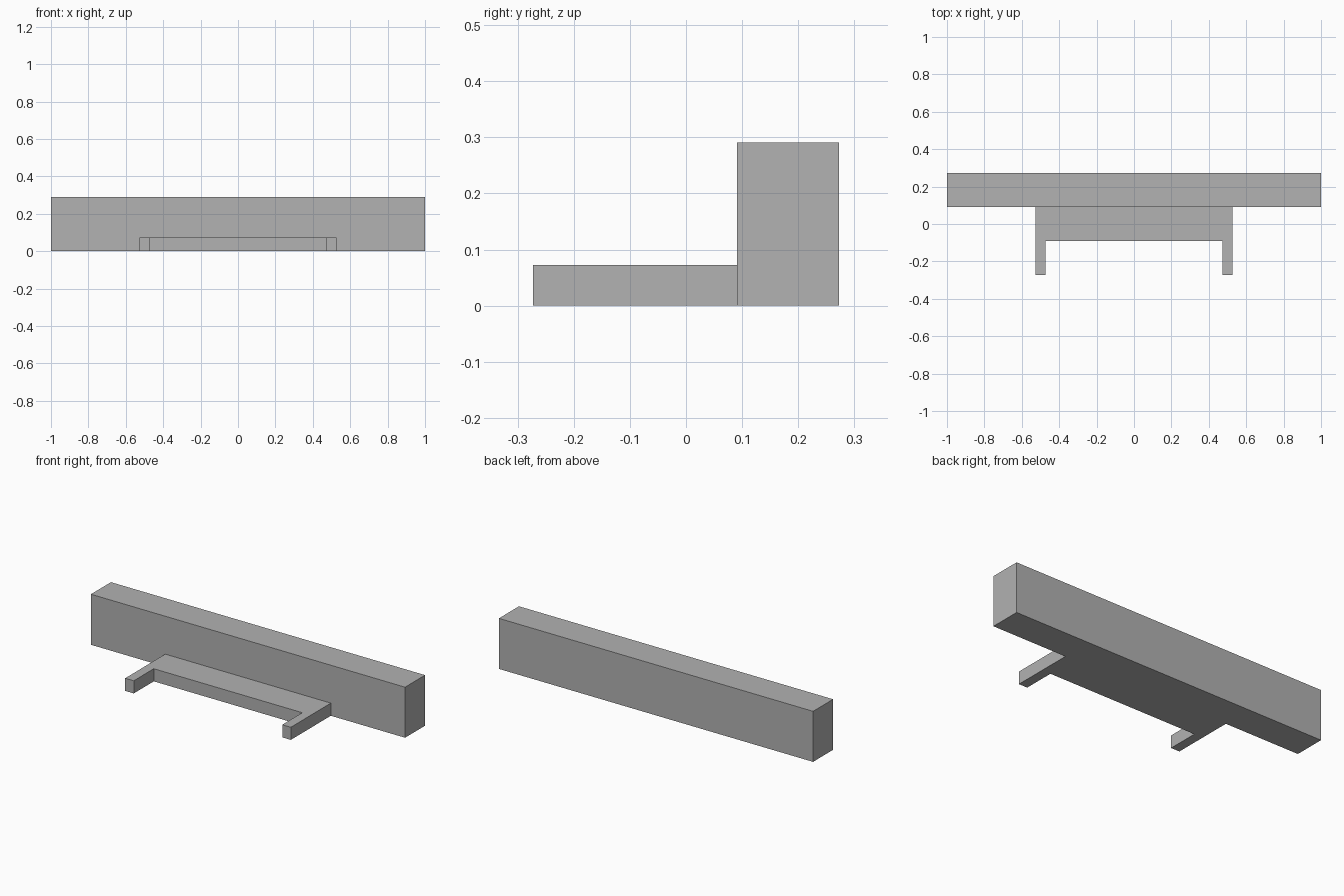
import bpy
import bmesh

cube = bpy.data.objects.get("Cube")
if cube:
    bpy.data.objects.remove(cube, do_unlink=True)

grey = bpy.data.materials.new("plain grey")
grey.use_nodes = True
colour = (0.445, 0.445, 0.445, 1)
grey.diffuse_color = colour
grey.node_tree.nodes["Principled BSDF"].inputs["Base Color"].default_value = colour

UNIT = 1 / 55  # the model sits on a regular grid, 110 units long


def extruded(name, half_outline, height):
    """Mirror the +x half of a plan outline and extrude it up from the ground."""
    outline = half_outline + [(-x, y) for x, y in reversed(half_outline)]
    bm = bmesh.new()
    base = bm.faces.new([bm.verts.new((x * UNIT, y * UNIT, 0)) for x, y in outline])
    top = bmesh.ops.extrude_face_region(bm, geom=[base], use_keep_orig=True)["geom"]
    verts = [v for v in top if isinstance(v, bmesh.types.BMVert)]
    bmesh.ops.translate(bm, verts=verts, vec=(0, 0, height * UNIT))
    bmesh.ops.recalc_face_normals(bm, faces=bm.faces)
    mesh = bpy.data.meshes.new(name)
    bm.to_mesh(mesh)
    bm.free()
    mesh.materials.append(grey)
    obj = bpy.data.objects.new(name, mesh)
    bpy.context.collection.objects.link(obj)
    return obj


# Long rear beam
extruded("rear_beam", [(55, 5), (55, 15)], 16)

# Low front bracket with two forward arms
extruded("front_bracket", [(26, -5), (26, -15), (29, -15), (29, 5)], 4)
